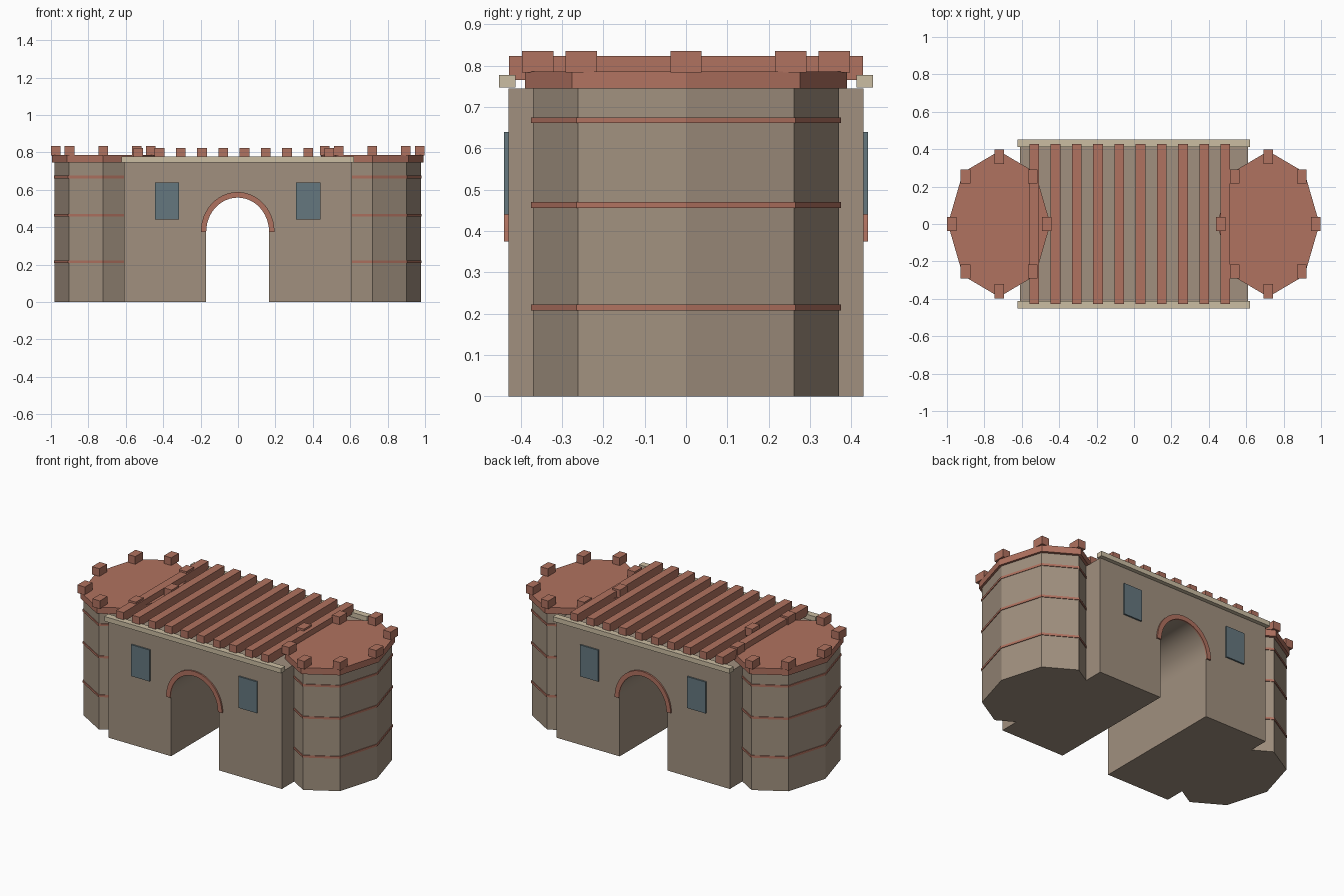
import bpy, bmesh, math

if "Cube" in bpy.data.objects:
    bpy.data.objects.remove(bpy.data.objects["Cube"])


def material(name, rgb):
    m = bpy.data.materials.new(name)
    m.diffuse_color = (*rgb, 1)
    m.use_nodes = True
    m.node_tree.nodes["Principled BSDF"].inputs["Base Color"].default_value = m.diffuse_color
    return m


STONE = material("stone", (0.355, 0.28, 0.212))
BRICK = material("brick red", (0.435, 0.168, 0.116))
TRIM = material("pale trim", (0.60, 0.51, 0.365))
GLASS = material("blue grey glass", (0.13, 0.187, 0.212))


def finish(name, bm, mat, smooth=False):
    bmesh.ops.recalc_face_normals(bm, faces=bm.faces)
    mesh = bpy.data.meshes.new(name)
    bm.to_mesh(mesh)
    bm.free()
    mesh.materials.append(mat)
    if smooth:
        mesh.shade_smooth()
        mesh.set_sharp_from_angle(angle=math.radians(25))
    ob = bpy.data.objects.new(name, mesh)
    bpy.context.collection.objects.link(ob)
    return ob


def extrude(name, points, offset, mat, smooth=False):
    """Fill a closed outline and sweep it along the offset."""
    bm = bmesh.new()
    face = bm.faces.new([bm.verts.new(p) for p in points])
    swept = bmesh.ops.extrude_face_region(bm, geom=[face], use_keep_orig=True)
    moved = [g for g in swept["geom"] if isinstance(g, bmesh.types.BMVert)]
    bmesh.ops.translate(bm, verts=moved, vec=offset)
    return finish(name, bm, mat, smooth)


def box(name, x0, x1, y0, y1, z0, z1, mat):
    pts = [(x0, y0, z0), (x1, y0, z0), (x1, y1, z0), (x0, y1, z0)]
    return extrude(name, pts, (0, 0, z1 - z0), mat)


def octagon(name, cx, rx, ry, z0, z1, mat):
    pts = [(cx + rx * math.cos(i * math.pi / 4), ry * math.sin(i * math.pi / 4), z0)
           for i in range(8)]
    return extrude(name, pts, (0, 0, z1 - z0), mat)


def arc(rx, rz, y, n=24):
    return [(-0.002 - rx * math.cos(math.pi * i / n), y,
             0.375 + rz * math.sin(math.pi * i / n)) for i in range(n + 1)]


# Gatehouse with the arched passage
W, D, H = 0.61, 0.43, 0.745
opening = arc(0.168, 0.183, -D)
outline = ([(-W, -D, 0), (opening[0][0], -D, 0)] + opening
           + [(opening[-1][0], -D, 0), (W, -D, 0), (W, -D, H), (-W, -D, H)])
extrude("gatehouse", outline, (0, 2 * D, 0), STONE, smooth=True)

# Arch trim, windows and cornice on both faces
for side, s in (("front", -1), ("back", 1)):
    y = s * D
    ring = arc(0.168, 0.183, y) + arc(0.197, 0.213, y)[::-1]
    extrude(side + "_arch_trim", ring, (0, s * 0.0098, 0), BRICK, smooth=True)
    ya, yb = sorted((y, s * 0.4398))
    for label, x in (("left", -0.38), ("right", 0.375)):
        box(f"{side}_{label}_window", x - 0.065, x + 0.065, ya, yb, 0.44, 0.64, GLASS)
    ya, yb = sorted((s * 0.412, s * 0.453))
    box(side + "_cornice", -0.624, 0.62, ya, yb, 0.747, 0.777, TRIM)

# Roof beams
for i in range(10):
    x = -0.533 + i * 0.1135
    box(f"roof_beam_{i + 1}", x - 0.026, x + 0.026, -0.428, 0.428, 0.765, 0.823, BRICK)

# Eight-sided towers with bands, cap and battlements
for label, cx in (("left", -0.721), ("right", 0.718)):
    octagon(label + "_tower", cx, 0.26, 0.37, 0, 0.75, STONE)
    for i, z in enumerate((0.215, 0.463, 0.668)):
        octagon(f"{label}_band_{i + 1}", cx, 0.264, 0.375, z - 0.007, z + 0.007, BRICK)
    octagon(label + "_tower_cap", cx, 0.274, 0.39, 0.745, 0.786, BRICK)
    for i in range(8):
        x = cx + 0.254 * math.cos(i * math.pi / 4)
        y = 0.359 * math.sin(i * math.pi / 4)
        box(f"{label}_merlon_{i + 1}", x - 0.026, x + 0.026, y - 0.038, y + 0.038,
            0.784, 0.835, BRICK)
